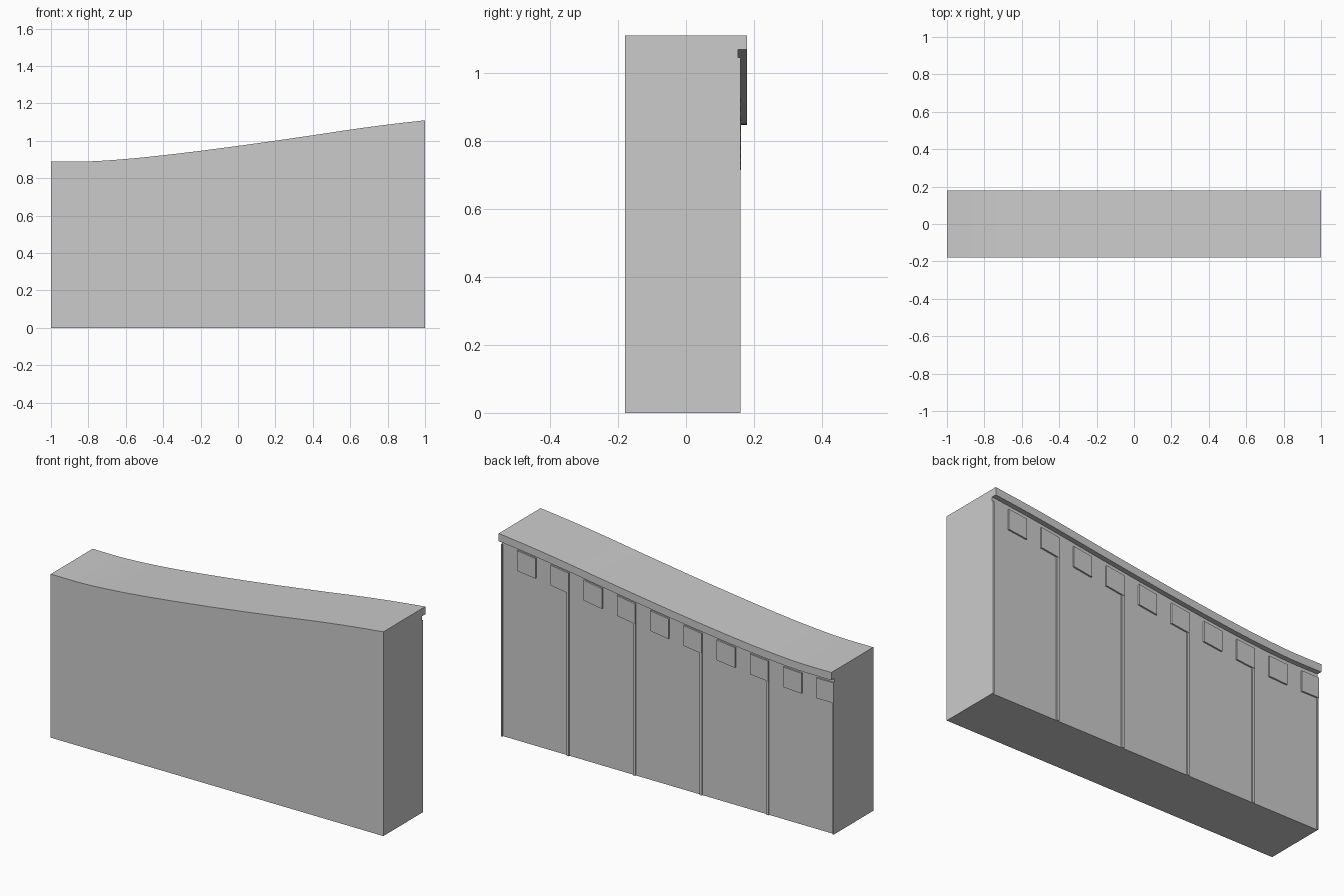
import bpy, bmesh, math

if "Cube" in bpy.data.objects:
    bpy.data.objects.remove(bpy.data.objects["Cube"])

grey = bpy.data.materials.new("light grey")
grey.diffuse_color = (0.6, 0.6, 0.6, 1)
grey.use_nodes = True
grey.node_tree.nodes["Principled BSDF"].inputs["Base Color"].default_value = grey.diffuse_color

# Heights of the sweeping top edge, every 0.2 along x
H = [.889, .890, .903, .923, .947, .973, 1.001, 1.030, 1.060, 1.087, 1.110]


def top(x):
    """Smooth interpolation through the top-edge heights."""
    u = (x + 1) / 0.2
    i = min(max(int(math.floor(u + 1e-9)), 0), 9)
    t = u - i
    b, c = H[i], H[i + 1]
    a = H[i - 1] if i > 0 else b
    d = H[i + 2] if i < 9 else 2 * c - b
    return 0.5 * (2 * b + (c - a) * t + (2 * a - 5 * b + 4 * c - d) * t * t
                  + (3 * b - a - 3 * c + d) * t ** 3)


def loft(name, xs, section):
    """Sweep a (y, z) section along x; section(x) returns its points."""
    bm = bmesh.new()
    rings = [[bm.verts.new((x, y, z)) for y, z in section(x)] for x in xs]
    n = len(rings[0])
    for r, s in zip(rings, rings[1:]):
        for k in range(n):
            bm.faces.new((r[k], r[(k + 1) % n], s[(k + 1) % n], s[k]))
    bm.faces.new(rings[0])
    bm.faces.new(rings[-1][::-1])
    bmesh.ops.recalc_face_normals(bm, faces=bm.faces)
    me = bpy.data.meshes.new(name)
    bm.to_mesh(me)
    bm.free()
    me.materials.append(grey)
    ob = bpy.data.objects.new(name, me)
    bpy.context.collection.objects.link(ob)
    bpy.context.view_layer.objects.active = ob
    ob.select_set(True)
    bpy.ops.object.shade_smooth_by_angle(angle=math.radians(30))
    ob.select_set(False)
    return ob


def span(a, b, n):
    return [a + (b - a) * i / n for i in range(n + 1)]


BACK, LIP, DROP = 0.153, 0.18, 0.042

# Wall body with the overhanging lip along the back
loft("wall", span(-1, 1, 40), lambda x: [
    (-0.18, 0), (BACK, 0), (BACK, top(x) - DROP),
    (LIP, top(x) - DROP), (LIP, top(x)), (-0.18, top(x))])

# Thin upright ribs on the back
W = 0.007
for i in range(6):
    c = -1 + 0.4 * i
    loft("rib", span(max(c - W, -1), min(c + W, 1), 1), lambda x: [
        (BACK - 0.01, 0), (0.160, 0),
        (0.160, top(x) - 0.065), (BACK - 0.01, top(x) - 0.065)])

# Row of square blocks under the lip
for i in range(10):
    a = -1 + 0.2 * i
    loft("block", span(max(a - W, -1), a + 0.103, 2), lambda x: [
        (BACK - 0.01, top(x) - 0.174), (0.1615, top(x) - 0.174),
        (0.1615, top(x) - 0.064), (BACK - 0.01, top(x) - 0.064)])
